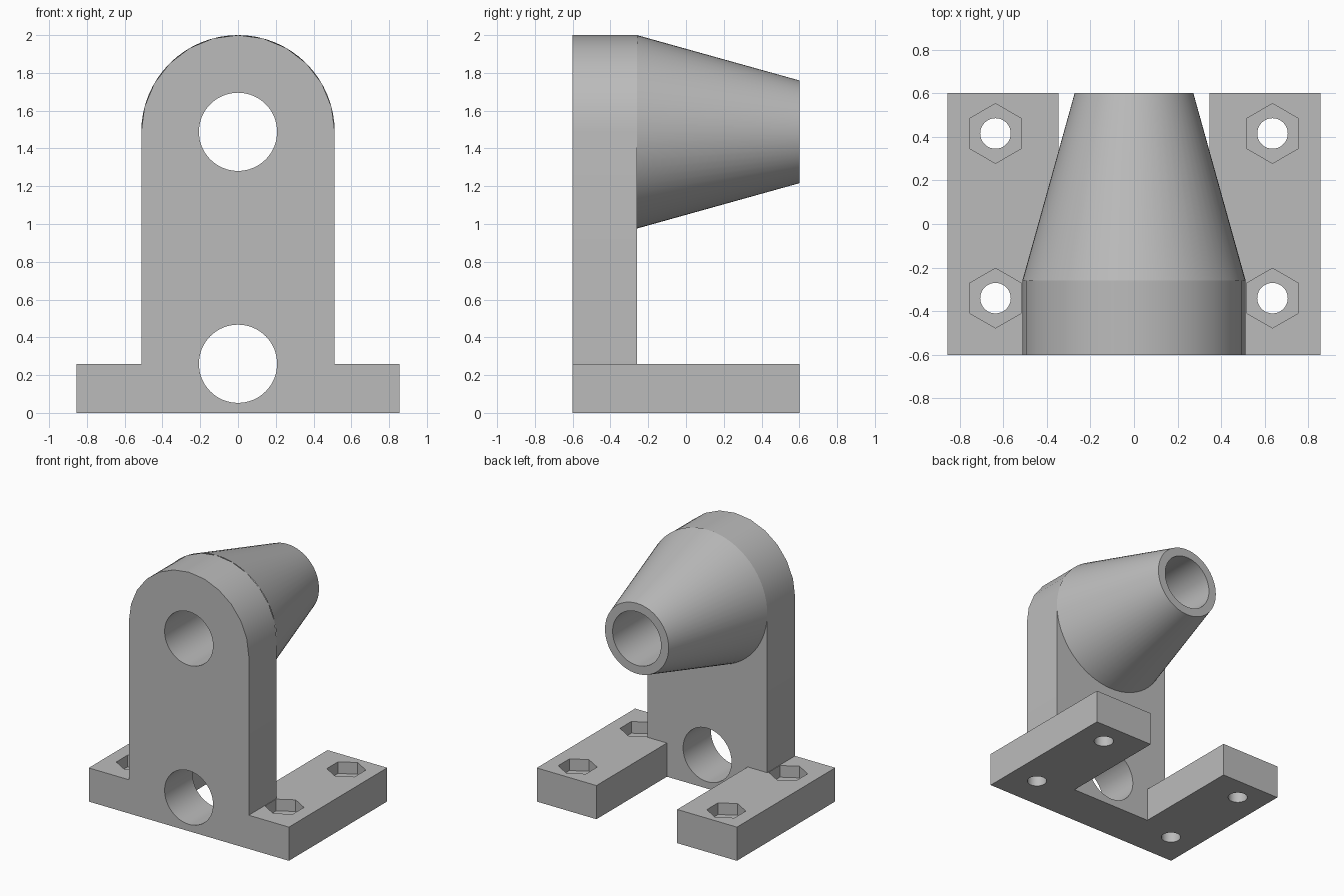
import bpy
import bmesh
import math
from mathutils import Matrix

cube = bpy.data.objects.get("Cube")
if cube:
    bpy.data.objects.remove(cube, do_unlink=True)

FRONT, UPRIGHT_BACK, BACK = -0.6, -0.26, 0.6
PLATE_TOP, BORE_Z = 0.26, 1.488
BIG_R, TIP_R, BORE_R = 0.512, 0.272, 0.207

grey = bpy.data.materials.new("plain grey")
grey.use_nodes = True
grey.diffuse_color = (0.5, 0.5, 0.5, 1)
grey.node_tree.nodes["Principled BSDF"].inputs["Base Color"].default_value = (0.5, 0.5, 0.5, 1)


def add_object(name, bm):
    bmesh.ops.recalc_face_normals(bm, faces=bm.faces)
    mesh = bpy.data.meshes.new(name)
    bm.to_mesh(mesh)
    bm.free()
    mesh.materials.append(grey)
    obj = bpy.data.objects.new(name, mesh)
    bpy.context.collection.objects.link(obj)
    return obj


def prism(name, points, direction):
    """Extrude a closed outline along a direction."""
    bm = bmesh.new()
    face = bm.faces.new([bm.verts.new(p) for p in points])
    result = bmesh.ops.extrude_face_region(bm, geom=[face], use_keep_orig=True)
    verts = [v for v in result["geom"] if isinstance(v, bmesh.types.BMVert)]
    bmesh.ops.translate(bm, verts=verts, vec=direction)
    return add_object(name, bm)


def cylinder(name, radius, length, centre, sides=64, along_y=False):
    bm = bmesh.new()
    bmesh.ops.create_cone(bm, cap_ends=True, segments=sides, radius1=radius,
                          radius2=radius, depth=length)
    turn = Matrix.Rotation(math.pi / 2, 4, "X") if along_y else Matrix()
    bm.transform(Matrix.Translation(centre) @ turn)
    return add_object(name, bm)


def combine(target, tool, operation):
    mod = target.modifiers.new("combine", "BOOLEAN")
    mod.operation, mod.solver, mod.object = operation, "EXACT", tool
    bpy.context.view_layer.objects.active = target
    bpy.ops.object.modifier_apply(modifier=mod.name)
    bpy.data.objects.remove(tool, do_unlink=True)


def smooth(obj):
    bpy.ops.object.select_all(action="DESELECT")
    obj.select_set(True)
    bpy.context.view_layer.objects.active = obj
    bpy.ops.object.shade_smooth_by_angle(angle=math.radians(25))


# U-shaped foot plate
half = [(0.855, FRONT), (0.855, BACK), (0.345, BACK), (0.345, UPRIGHT_BACK)]
outline = half + [(-x, y) for x, y in reversed(half)]
bracket = prism("bracket", [(x, y, 0) for x, y in outline], (0, 0, PLATE_TOP))

# Upright with a rounded top
arc = [(BIG_R * math.cos(math.pi * i / 12), BORE_Z + BIG_R * math.sin(math.pi * i / 12))
       for i in range(13)]
outline = [(-BIG_R, PLATE_TOP), (BIG_R, PLATE_TOP)] + arc
upright = prism("upright", [(x, FRONT, z) for x, z in outline],
                (0, UPRIGHT_BACK - FRONT, 0))
combine(bracket, upright, "UNION")

# Two round holes through the upright
for z in (BORE_Z, PLATE_TOP):
    hole = cylinder("hole_cutter", BORE_R, 0.6, (0, -0.43, z), along_y=True)
    combine(bracket, hole, "DIFFERENCE")

# Bolt holes with hexagonal nut pockets
for x in (-0.635, 0.635):
    for y in (-0.34, 0.415):
        combine(bracket, cylinder("bolt_cutter", 0.07, 1, (x, y, 0), 32), "DIFFERENCE")
        # pocket stays clear of the upright's side wall
        combine(bracket, cylinder("nut_cutter", 0.137, 0.18, (x, y, PLATE_TOP), 6),
                "DIFFERENCE")

# Merge the coplanar faces left by the cuts
bm = bmesh.new()
bm.from_mesh(bracket.data)
bmesh.ops.dissolve_limit(bm, angle_limit=0.01, verts=bm.verts, edges=bm.edges)
bm.to_mesh(bracket.data)
bm.free()
smooth(bracket)

# Tapered hollow nozzle, lathed around the bore axis
bm = bmesh.new()
profile = [(BIG_R, UPRIGHT_BACK), (TIP_R, BACK), (BORE_R, BACK), (BORE_R, UPRIGHT_BACK)]
verts = [bm.verts.new((r, y, 0)) for r, y in profile]
edges = [bm.edges.new(pair) for pair in zip(verts, verts[1:])]
bmesh.ops.spin(bm, geom=verts + edges, cent=(0, 0, 0), axis=(0, 1, 0),
               angle=math.tau, steps=64, use_merge=True)
bmesh.ops.remove_doubles(bm, verts=bm.verts, dist=0.0001)
bm.transform(Matrix.Translation((0, 0, BORE_Z)))
nozzle = add_object("tapered_nozzle", bm)
# the open end lies against the upright, so orient the faces by the tip ring
bm = bmesh.new()
bm.from_mesh(nozzle.data)
bm.normal_update()
if any(f.normal.y < -0.9 for f in bm.faces):
    bmesh.ops.reverse_faces(bm, faces=bm.faces)
bm.to_mesh(nozzle.data)
bm.free()
smooth(nozzle)
